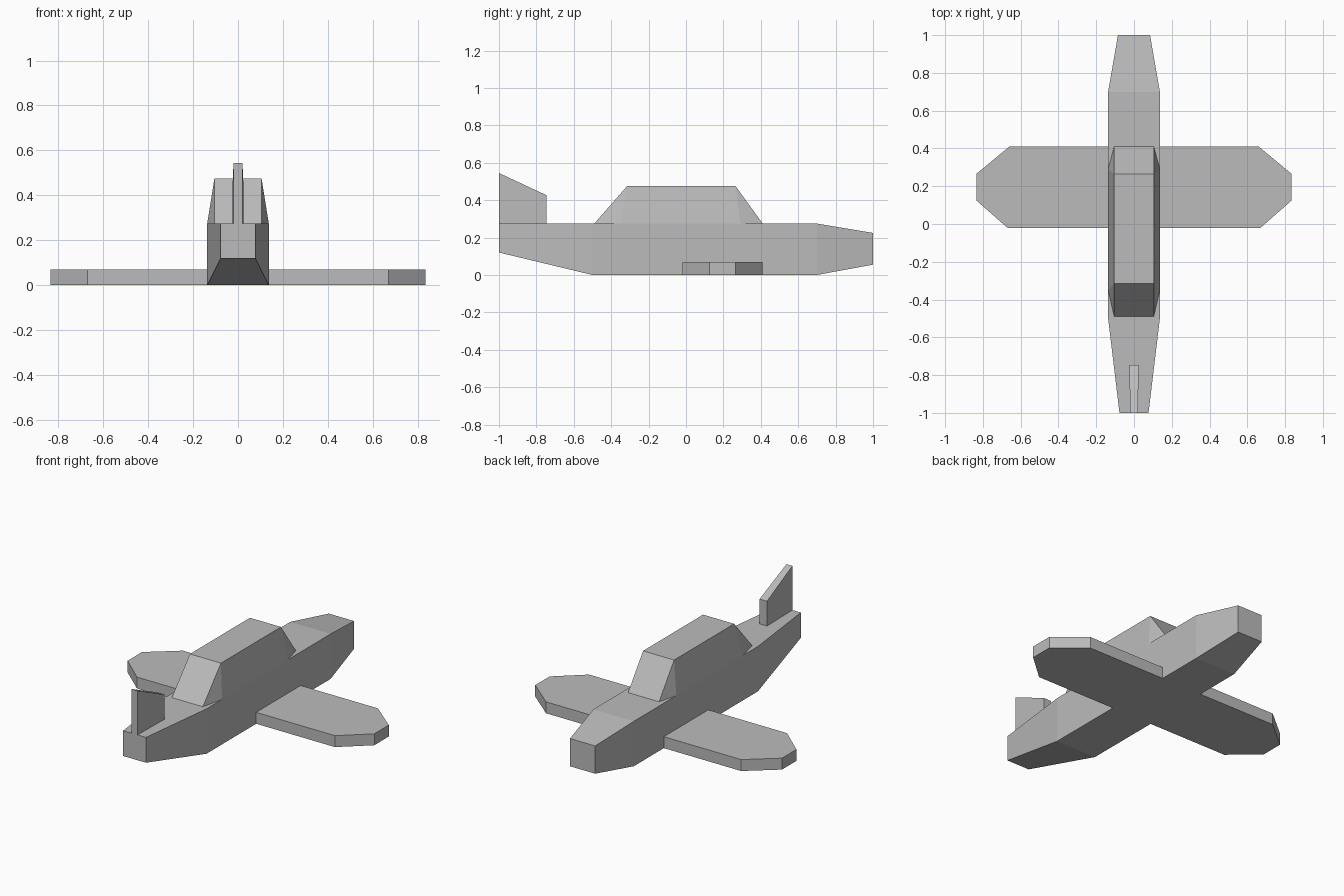
import bpy, bmesh

if "Cube" in bpy.data.objects:
    bpy.data.objects.remove(bpy.data.objects["Cube"])

grey = bpy.data.materials.new("plain grey")
grey.diffuse_color = (0.5, 0.5, 0.5, 1)
grey.use_nodes = True
grey.node_tree.nodes["Principled BSDF"].inputs["Base Color"].default_value = grey.diffuse_color


def loft(name, rings):
    """Skin a list of equal-length point rings and cap both ends."""
    bm = bmesh.new()
    loops = [[bm.verts.new(p) for p in ring] for ring in rings]
    n = len(loops[0])
    for a, b in zip(loops, loops[1:]):
        for i in range(n):
            j = (i + 1) % n
            bm.faces.new((a[i], a[j], b[j], b[i]))
    bm.faces.new(loops[0])
    bm.faces.new(loops[-1])
    bmesh.ops.recalc_face_normals(bm, faces=bm.faces)
    mesh = bpy.data.meshes.new(name)
    bm.to_mesh(mesh)
    bm.free()
    mesh.materials.append(grey)
    obj = bpy.data.objects.new(name, mesh)
    bpy.context.collection.objects.link(obj)
    return obj


def mirrored(half):
    """Close a right-hand outline with its left-hand mirror image."""
    return half + [(-x, y) for x, y in reversed(half)]


def section(y, half, z0, z1):
    return [(x, y, z) for x, z in mirrored([(half, z0), (half, z1)])]


# fuselage: box sections from tail to nose
loft("fuselage", [section(-1.0, 0.077, 0.12, 0.275),
                  section(-0.5, 0.137, 0.0, 0.275),
                  section(0.7, 0.137, 0.0, 0.275),
                  section(1.0, 0.085, 0.055, 0.225)])

# wing: one clipped-tip slab running through the fuselage
plan = mirrored([(0.67, -0.02), (0.835, 0.125), (0.835, 0.265), (0.66, 0.41)])
loft("wing", [[(x, y, z) for x, y in plan] for z in (0.0, 0.07)])

# canopy: eight-sided base rising to a rectangular roof
base = mirrored([(0.105, -0.49), (0.137, -0.35), (0.137, 0.29), (0.105, 0.41)])
roof = mirrored([(0.105, -0.315), (0.105, -0.315), (0.105, 0.265), (0.105, 0.265)])
canopy = loft("canopy", [[(x, y, 0.275) for x, y in base],
                         [(x, y, 0.475) for x, y in roof]])
bm = bmesh.new()
bm.from_mesh(canopy.data)
bmesh.ops.remove_doubles(bm, verts=bm.verts, dist=0.0001)
bmesh.ops.recalc_face_normals(bm, faces=bm.faces)
bm.to_mesh(canopy.data)
bm.free()

# tail fin: thin upright plate with a sloping top
loft("tail_fin", [section(-1.0, 0.02, 0.27, 0.545),
                  section(-0.747, 0.025, 0.27, 0.427)])
